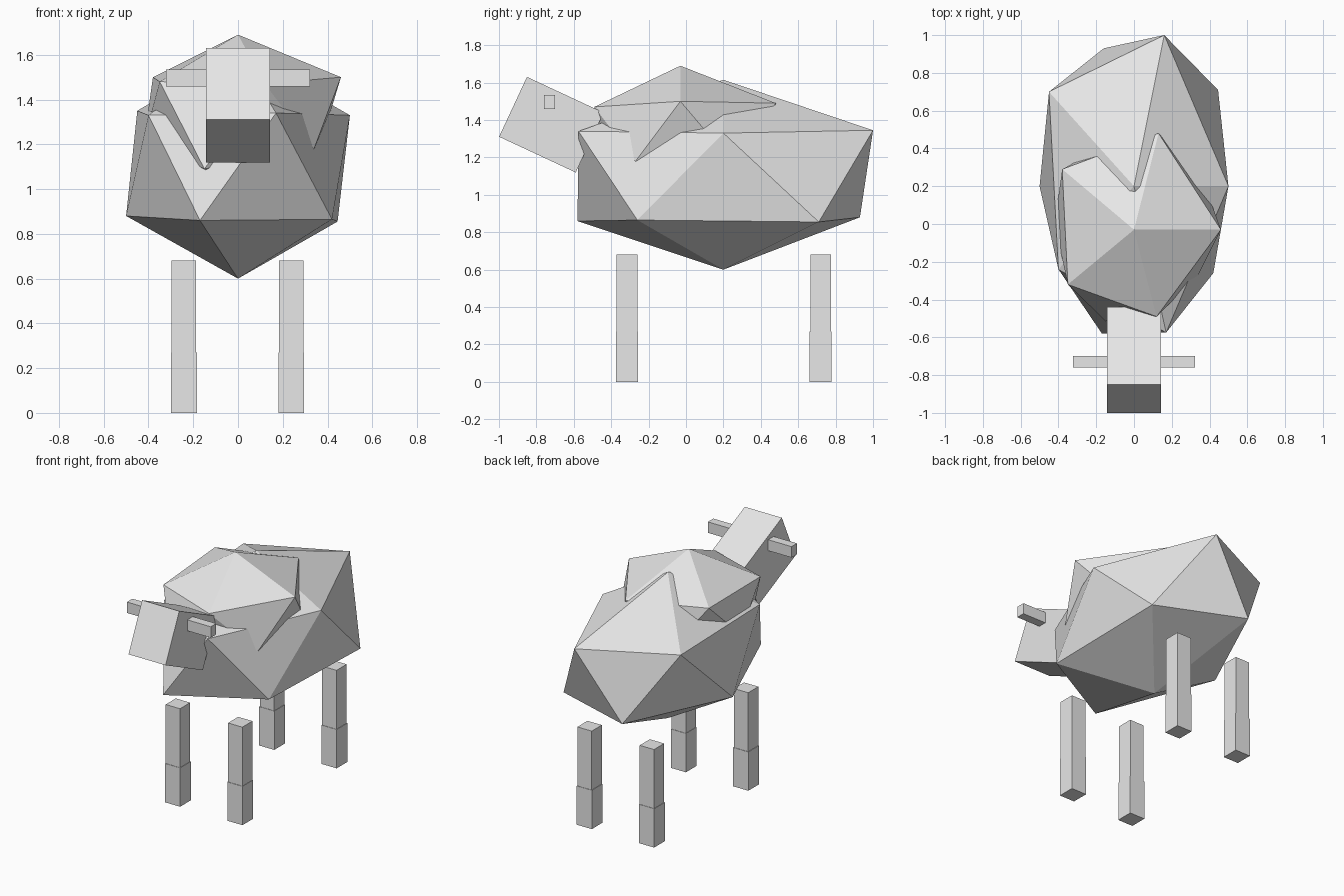
import bpy, bmesh, math
from mathutils import Matrix

if "Cube" in bpy.data.objects:
    bpy.data.objects.remove(bpy.data.objects["Cube"])

wool_grey = bpy.data.materials.new("pale grey")
wool_grey.diffuse_color = (0.8, 0.8, 0.8, 1)
wool_grey.use_nodes = True
wool_grey.node_tree.nodes["Principled BSDF"].inputs["Base Color"].default_value = wool_grey.diffuse_color


def finish(name, bm):
    bmesh.ops.recalc_face_normals(bm, faces=bm.faces)
    me = bpy.data.meshes.new(name)
    bm.to_mesh(me)
    bm.free()
    me.materials.append(wool_grey)
    ob = bpy.data.objects.new(name, me)
    bpy.context.collection.objects.link(ob)
    return ob


def box(name, centre, size, tilt=0.0):
    bm = bmesh.new()
    m = (Matrix.Translation(centre) @ Matrix.Rotation(tilt, 4, 'X')
         @ Matrix.Diagonal((*size, 1)))
    bmesh.ops.create_cube(bm, size=1, matrix=m)
    return finish(name, bm)


def lump(name, bottom, lower, upper, top):
    """Irregular twenty-sided lump: two rings of five points and two poles."""
    bm = bmesh.new()
    b, t = bm.verts.new(bottom), bm.verts.new(top)
    lo = [bm.verts.new(p) for p in lower]
    up = [bm.verts.new(p) for p in upper]
    for i in range(5):
        j = (i + 1) % 5
        for f in ((b, lo[j], lo[i]), (lo[i], lo[j], up[i]),
                  (lo[j], up[j], up[i]), (up[i], up[j], t)):
            bm.faces.new(f)
    return finish(name, bm)


# Woolly body
lump("body", (0, 0.2, 0.6),
     [(0.42, -0.26, 0.865), (0.445, 0.71, 0.855), (-0.16, 0.93, 0.88),
      (-0.5, 0.2, 0.88), (-0.17, -0.58, 0.86)],
     [(0.5, 0.2, 1.33), (0.16, 1.0, 1.345), (-0.45, 0.7, 1.35),
      (-0.4, -0.24, 1.33), (0.17, -0.575, 1.34)],
     (0, 0.2, 1.615))

# Raised wool over the shoulders
lump("shoulder_wool", (0, -0.03, 0.98),
     [(0.34, -0.27, 1.18), (0.36, 0.25, 1.17), (-0.14, 0.42, 1.17),
      (-0.42, 0.0, 1.22), (-0.15, -0.515, 1.09)],
     [(0.46, -0.03, 1.5), (0.13, 0.48, 1.49), (-0.38, 0.29, 1.5),
      (-0.35, -0.32, 1.48), (0.12, -0.49, 1.47)],
     (0, -0.03, 1.69))

# Head, tilted upwards, with the ears
box("head", (0, -0.72, 1.375), (0.285, 0.452, 0.353), math.radians(-25))
for side, name in ((-1, "left"), (1, "right")):
    box(name + "_ear", (side * 0.2275, -0.73, 1.497), (0.19, 0.06, 0.076))

# Legs, each with a slightly wider foot
for y, end in ((-0.315, "front"), (0.72, "back")):
    for x, side in ((-0.242, "left"), (0.238, "right")):
        box(f"{end}_{side}_leg", (x, y, 0.475), (0.11, 0.111, 0.41))
        box(f"{end}_{side}_foot", (x, y, 0.135), (0.116, 0.117, 0.27))
